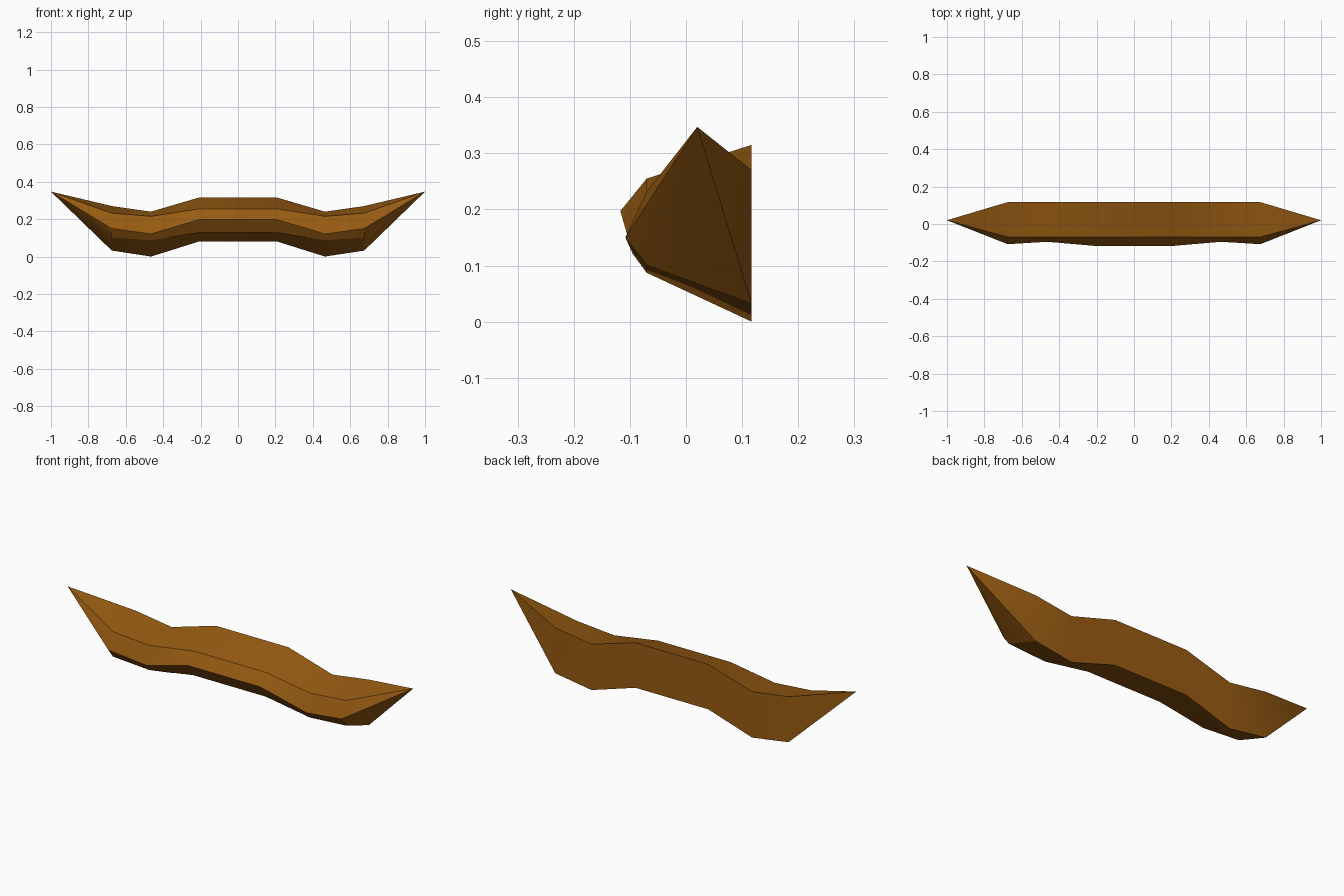
import bpy, bmesh, math

if "Cube" in bpy.data.objects:
    bpy.data.objects.remove(bpy.data.objects["Cube"])

# one brown colour
brown = bpy.data.materials.new("warm brown")
brown.diffuse_color = (0.31, 0.105, 0.006, 1)
brown.use_nodes = True
brown.node_tree.nodes["Principled BSDF"].inputs["Base Color"].default_value = brown.diffuse_color

# half-body stations: x, nose y, then heights of
# back top, upper ridge, nose, lower ridge, back bottom
BACK, RIDGE = 0.117, -0.07
STATIONS = [
    (0.21, -0.117, (0.315, 0.255, 0.197, 0.128, 0.080)),
    (0.465, -0.095, (0.240, 0.215, 0.121, 0.087, 0.000)),
    (0.675, -0.108, (0.270, 0.232, 0.150, 0.101, 0.032)),
]
TIP = (1.0, 0.02, 0.347)

bm = bmesh.new()


def ring(x, nose, heights):
    ys = (BACK, RIDGE, nose, RIDGE, BACK)
    return [bm.verts.new((x, y, z)) for y, z in zip(ys, heights)]


# cross-sections from left to right
full = [(-x, n, h) for x, n, h in reversed(STATIONS)] + STATIONS
rings = [ring(*s) for s in full]
for a, b in zip(rings, rings[1:]):
    for i in range(5):
        j = (i + 1) % 5
        bm.faces.new((a[i], a[j], b[j], b[i]))

# pointed ends
for r, s in ((rings[0], -1), (rings[-1], 1)):
    tip = bm.verts.new((s * TIP[0], TIP[1], TIP[2]))
    for i in range(5):
        bm.faces.new((r[i], r[(i + 1) % 5], tip))
bmesh.ops.recalc_face_normals(bm, faces=bm.faces[:])

mesh = bpy.data.meshes.new("curled_moustache")
bm.to_mesh(mesh)
bm.free()
mesh.materials.append(brown)
obj = bpy.data.objects.new("curled_moustache", mesh)
bpy.context.collection.objects.link(obj)

# soft along the length, crisp along the ridges
bpy.context.view_layer.objects.active = obj
obj.select_set(True)
bpy.ops.object.shade_smooth_by_angle(angle=math.radians(30))
